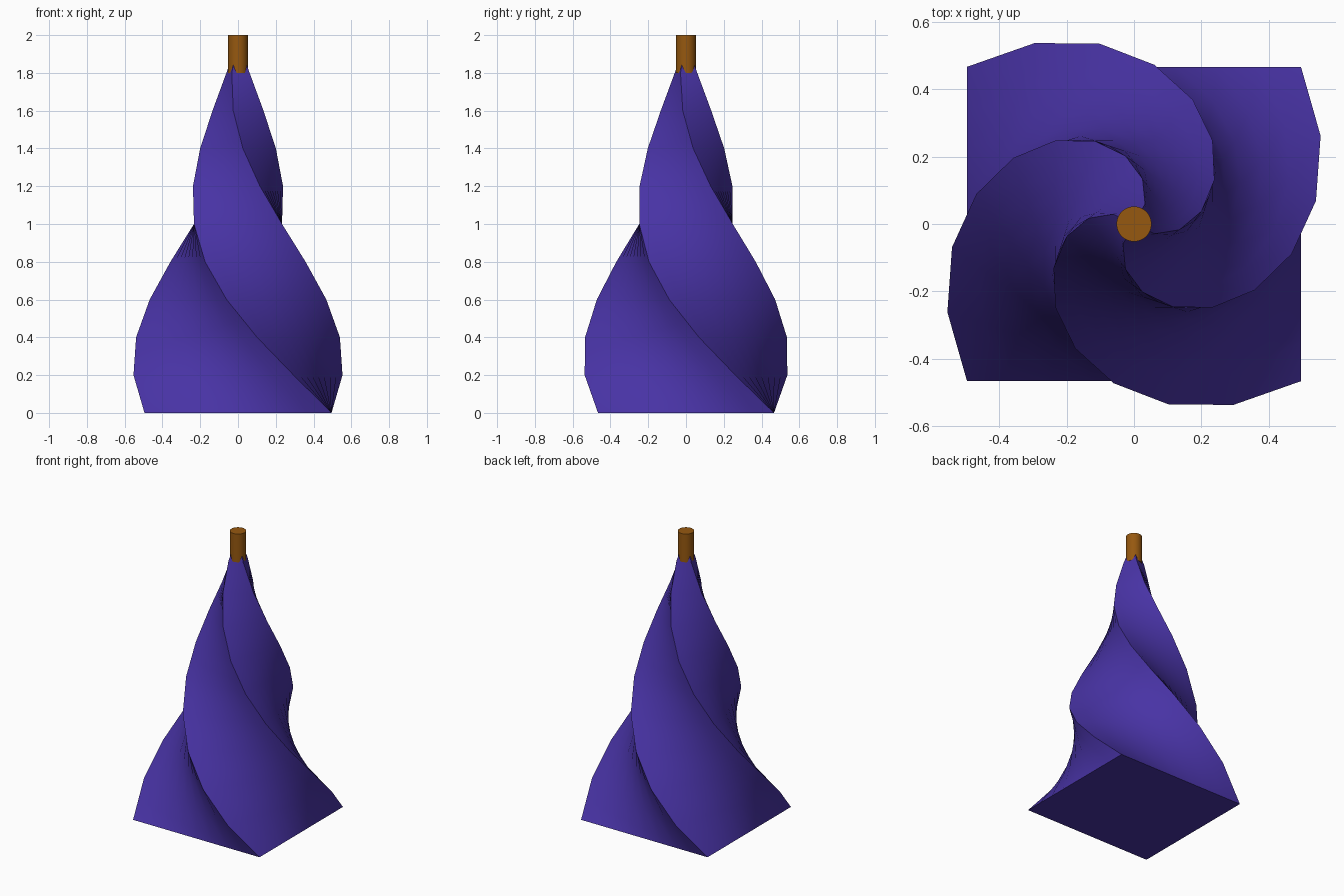
import bpy
import bmesh
from math import radians
from mathutils import Vector, Matrix

cube = bpy.data.objects.get("Cube")
if cube:
    bpy.data.objects.remove(cube, do_unlink=True)


def make_material(name, rgb):
    mat = bpy.data.materials.new(name)
    mat.use_nodes = True
    mat.diffuse_color = (*rgb, 1)
    mat.node_tree.nodes["Principled BSDF"].inputs["Base Color"].default_value = (*rgb, 1)
    return mat


def finish(name, bm, mat, angle):
    bmesh.ops.recalc_face_normals(bm, faces=bm.faces)
    mesh = bpy.data.meshes.new(name)
    bm.to_mesh(mesh)
    bm.free()
    mesh.materials.append(mat)
    obj = bpy.data.objects.new(name, mesh)
    bpy.context.collection.objects.link(obj)
    bpy.ops.object.select_all(action="DESELECT")
    obj.select_set(True)
    bpy.context.view_layer.objects.active = obj
    bpy.ops.object.shade_smooth_by_angle(angle=radians(angle))
    return obj


purple = make_material("purple", (0.065, 0.033, 0.376))
brown = make_material("brown", (0.305, 0.098, 0.005))

# Twisted body: a rectangle that turns half a circle while it shrinks to a point
HALF_X, HALF_Y, HEIGHT = 0.495, 0.466, 2.0
SLICES, SPLITS = 10, 8
corners = [Vector((x * HALF_X, y * HALF_Y, 0))
           for x, y in ((-1, -1), (1, -1), (1, 1), (-1, 1))]
outline = [corners[i].lerp(corners[(i + 1) % 4], k / SPLITS)
           for i in range(4) for k in range(SPLITS)]

bm = bmesh.new()
rings = []
for s in range(SLICES):
    t = s / SLICES
    turn = Matrix.Rotation(radians(-180 * t), 3, "Z")
    rings.append([bm.verts.new(turn @ p * (1 - t) + Vector((0, 0, HEIGHT * t)))
                  for p in outline])
tip = bm.verts.new((0, 0, HEIGHT - 0.02))

count = len(outline)
bm.faces.new(rings[0])
for low, high in zip(rings, rings[1:]):
    for i in range(count):
        j = (i + 1) % count
        # Split each cell along its shorter diagonal
        bm.faces.new((low[i], low[j], high[j]))
        bm.faces.new((low[i], high[j], high[i]))
for i in range(count):
    bm.faces.new((rings[-1][i], rings[-1][(i + 1) % count], tip))
finish("twisted_body", bm, purple, 30)

# Round stem on the tip
bm = bmesh.new()
bmesh.ops.create_cone(bm, cap_ends=True, segments=30, radius1=0.052, radius2=0.052,
                      depth=0.2, matrix=Matrix.Translation((0, 0, 1.9)))
finish("stem", bm, brown, 30)
